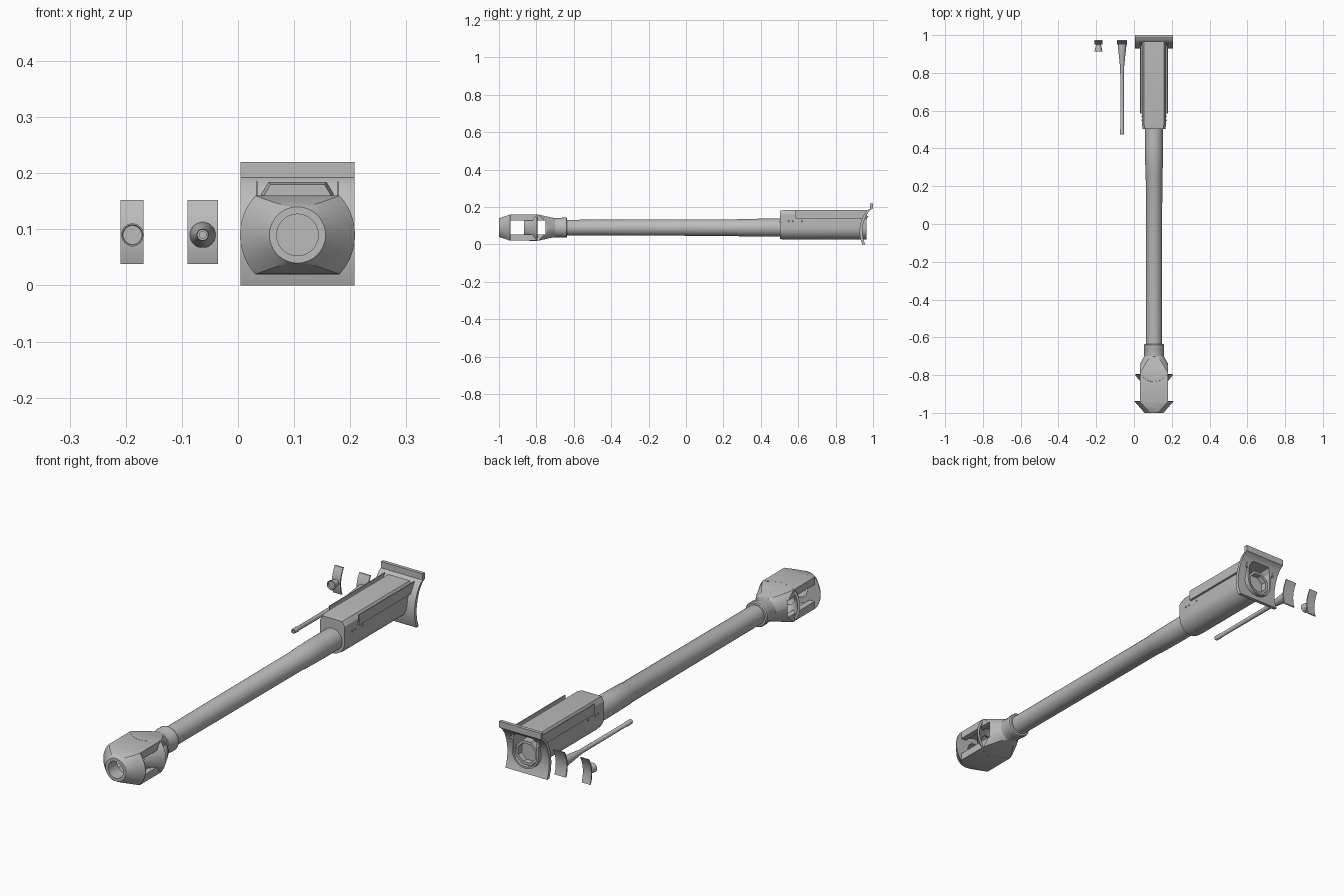
import bpy, bmesh, math

if "Cube" in bpy.data.objects:
    bpy.data.objects.remove(bpy.data.objects["Cube"])

CX, CZ = 0.106, 0.09          # main bore axis
steel = bpy.data.materials.new("steel_grey")
steel.diffuse_color = (0.5, 0.5, 0.5, 1)
steel.use_nodes = True
steel.node_tree.nodes["Principled BSDF"].inputs["Base Color"].default_value = steel.diffuse_color


def finish(bm, name, angle=30):
    bmesh.ops.remove_doubles(bm, verts=bm.verts, dist=1e-5)
    bmesh.ops.recalc_face_normals(bm, faces=bm.faces)
    me = bpy.data.meshes.new(name)
    bm.to_mesh(me)
    bm.free()
    me.materials.append(steel)
    ob = bpy.data.objects.new(name, me)
    bpy.context.collection.objects.link(ob)
    smooth(ob, angle)
    return ob


def select(ob):
    bpy.ops.object.select_all(action='DESELECT')
    ob.select_set(True)
    bpy.context.view_layer.objects.active = ob


def smooth(ob, angle=30):
    select(ob)
    bpy.ops.object.shade_smooth_by_angle(angle=math.radians(angle))


def lathe(name, prof, x=CX, z=CZ, n=40, closed=False):
    """Revolve (y, radius) points about a y-parallel axis; closed makes a ring."""
    bm = bmesh.new()
    rings = [[bm.verts.new((x + r * math.sin(2 * math.pi * (i + .5) / n), y,
                            z + r * math.cos(2 * math.pi * (i + .5) / n)))
              for i in range(n)] for y, r in prof]
    pairs = list(zip(rings, rings[1:]))
    if closed:
        pairs.append((rings[-1], rings[0]))
    else:
        bm.faces.new(rings[0])
        bm.faces.new(rings[-1])
    for a, b in pairs:
        for i in range(n):
            j = (i + 1) % n
            bm.faces.new((a[i], a[j], b[j], b[i]))
    return finish(bm, name)


def loft(name, sections):
    """Skin equal-length loops of 3D points and cap the ends."""
    bm = bmesh.new()
    loops = [[bm.verts.new(p) for p in s] for s in sections]
    n = len(loops[0])
    for a, b in zip(loops, loops[1:]):
        for i in range(n):
            j = (i + 1) % n
            bm.faces.new((a[i], a[j], b[j], b[i]))
    bm.faces.new(loops[0])
    bm.faces.new(loops[-1])
    return finish(bm, name)


def extrude_x(name, yz, x0, x1):
    return loft(name, [[(x, y, z) for y, z in yz] for x in (x0, x1)])


def box(name, x0, x1, y0, y1, z0, z1):
    return extrude_x(name, [(y0, z0), (y1, z0), (y1, z1), (y0, z1)], x0, x1)


def boolean(ob, cutter, op='DIFFERENCE'):
    m = ob.modifiers.new("cut", 'BOOLEAN')
    m.object, m.operation, m.solver = cutter, op, 'EXACT'
    select(ob)
    bpy.ops.object.modifier_apply(modifier=m.name)
    bpy.data.objects.remove(cutter)


# Barrel with thicker root and octagonal breech end
lathe("barrel", [(-.75, .042), (.27, .044), (.275, .046), (.40, .048), (.93, .048)])
lathe("breech_ring", [(.90, .056), (.955, .056), (.955, .044), (.935, .044), (.90, .044)],
      n=8, closed=True)
lathe("muzzle_collar", [(-.705, .049), (-.70, .052), (-.665, .052), (-.66, .054),
                        (-.64, .054), (-.635, .05), (-.635, .04)])

# Muzzle brake: turned body flattened above and below
brake = lathe("muzzle_brake", [(-1, .050), (-.94, .1025), (-.79, .1025), (-.70, .052)], n=64)
half = [(-1.02, .043), (-.94, .07), (-.79, .07), (-.72, .054), (-.69, .05)]
wedge = extrude_x("wedge", [(y, CZ + z) for y, z in half] +
                  [(y, CZ - z) for y, z in reversed(half)], CX - .2, CX + .2)
boolean(brake, wedge, 'INTERSECT')
for s in (-1, 1):
    a, b = sorted((CX + s * .075, CX + s * .2))
    boolean(brake, box("side_trim", a, b, -.937, -.69, -.1, .3))
boolean(brake, box("side_ports", CX - .2, CX + .2, -.9372, -.75, CZ - .037, CZ + .037))
boolean(brake, lathe("chamber", [(-.937, .062), (-.77, .062), (-.7505, .05)]))
boolean(brake, lathe("bore", [(-1.1, .037), (-.8, .037)]))
smooth(brake)

# Swept inner baffle
baffle = lathe("inner_baffle", [(-.867, .045), (-.797, .1025), (-.795, .092), (-.85, .037)],
               n=64, closed=True)
boolean(baffle, box("trim", -.2, .4, -1, -.7, CZ - .0705, CZ + .0705), 'INTERSECT')
smooth(baffle)


# Recoil sleeve: flat chamfered top, round bottom
def sleeve_section(y, w, top, bottom):
    r = CZ - bottom
    pts = [(CX + w * math.cos(a), y, CZ + r * math.sin(a))
           for a in [math.pi + math.pi * i / 16 for i in range(17)]]
    return pts + [(CX + w, y, top - .02), (CX + w - .012, y, top),
                  (CX - w + .012, y, top), (CX - w, y, top - .02)]


sleeve = loft("recoil_sleeve", [sleeve_section(.503, .060, .180, .029),
                                sleeve_section(.527, .064, .184, .026),
                                sleeve_section(.965, .064, .184, .026)])
boolean(sleeve, loft("hollow", [sleeve_section(.60, .056, .172, .034),
                                sleeve_section(1.1, .056, .172, .034)]))
smooth(sleeve)

# Side rails and bolts on the sleeve
for s, side in ((-1, "left"), (1, "right")):
    a, b = sorted((CX + s * .063, CX + s * .074))
    box(side + "_rail", a, b, .585, .965, .140, .148)
    a, b = sorted((CX + s * .070, CX + s * .074))
    box(side + "_rail_flange", a, b, .585, .968, .140, .185)
    for y in (.55, .57, .62):
        bm = bmesh.new()
        bmesh.ops.create_uvsphere(bm, u_segments=8, v_segments=5, radius=.004)
        bmesh.ops.translate(bm, verts=bm.verts, vec=(CX + s * .064, y, .125))
        finish(bm, side + "_bolt")


# Curved shields, hollow toward the rear
def shield(name, x0, x1, front, t):
    back = [(y + t, z) for y, z in reversed(front)]
    return extrude_x(name, front + back, x0, x1)


main = shield("main_shield", .0045, .2075,
              [(.942, 0), (.932, .03), (.928, .06), (.929, .09), (.935, .12),
               (.946, .15), (.962, .175), (.975, .187), (.985, .192), (.985, .22)], .015)
boolean(main, loft("opening", [sleeve_section(.8, .056, .172, .034),
                               sleeve_section(1.1, .056, .172, .034)]))
smooth(main)
small = [(.958, .038), (.951, .06), (.949, .09), (.953, .115), (.960, .135), (.969, .152)]
shield("coaxial_shield", -.090, -.036, small, .006)
shield("sight_shield", -.209, -.168, small, .006)

# Coaxial gun and sight
lathe("coaxial_barrel", [(.49, .006), (.473, .006), (.473, .010), (.50, .011), (.505, .009),
                         (.82, .010), (.84, .012), (.90, .018), (.945, .023), (.955, .023)],
      x=-.063, n=20)
lathe("sight_hood", [(.922, .017), (.914, .018), (.914, .0205), (.922, .020), (.945, .014),
                     (.955, .014)], x=-.188, n=20)
